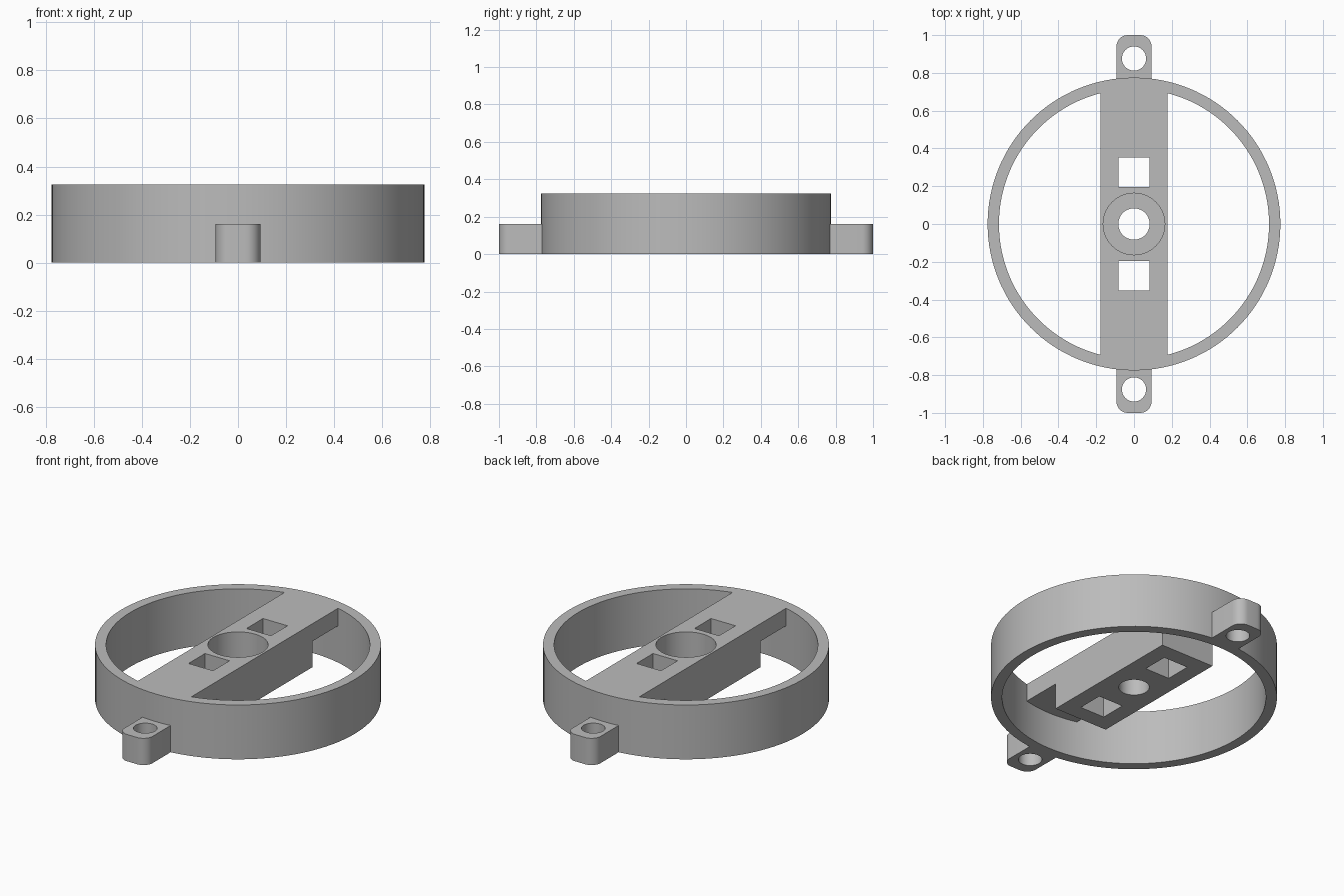
import bpy
import bmesh
import math
from mathutils import Matrix

if "Cube" in bpy.data.objects:
    bpy.data.objects.remove(bpy.data.objects["Cube"], do_unlink=True)

grey = bpy.data.materials.new("plain grey")
grey.use_nodes = True
grey.diffuse_color = (0.5, 0.5, 0.5, 1)
grey.node_tree.nodes["Principled BSDF"].inputs["Base Color"].default_value = (0.5, 0.5, 0.5, 1)

HEIGHT = 0.325
BLOCK_BOTTOM = 0.065


def finish(name, bm):
    mesh = bpy.data.meshes.new(name)
    bm.to_mesh(mesh)
    bm.free()
    mesh.materials.append(grey)
    obj = bpy.data.objects.new(name, mesh)
    bpy.context.collection.objects.link(obj)
    return obj


def cylinder(name, radius, z0, z1, y=0, sides=48):
    bm = bmesh.new()
    bmesh.ops.create_cone(bm, cap_ends=True, segments=sides, radius1=radius, radius2=radius,
                          depth=z1 - z0, matrix=Matrix.Translation((0, y, (z0 + z1) / 2)))
    return finish(name, bm)


def box(name, half_x, y0, y1, z0, z1, rounding=0):
    bm = bmesh.new()
    size = Matrix.Diagonal((2 * half_x, y1 - y0, z1 - z0, 1))
    bmesh.ops.create_cube(bm, matrix=Matrix.Translation((0, (y0 + y1) / 2, (z0 + z1) / 2)) @ size)
    if rounding:
        # Round the upright edges on the end furthest from the centre
        outer = max((y0, y1), key=abs)
        edges = [e for e in bm.edges if all(abs(v.co.y - outer) < 1e-4 for v in e.verts)
                 and abs(e.verts[0].co.x - e.verts[1].co.x) < 1e-4]
        bmesh.ops.bevel(bm, geom=edges, offset=rounding, segments=8, profile=0.5, affect='EDGES')
    return finish(name, bm)


def combine(target, tool, operation):
    mod = target.modifiers.new(operation, 'BOOLEAN')
    mod.operation = operation
    mod.solver = 'EXACT'
    mod.object = tool
    bpy.context.view_layer.objects.active = target
    bpy.ops.object.modifier_apply(modifier=mod.name)
    bpy.data.objects.remove(tool, do_unlink=True)


# Open outer ring
frame = cylinder("ring_frame", 0.775, 0, HEIGHT, sides=128)
combine(frame, cylinder("ring_opening", 0.715, -0.1, 0.5, sides=128), 'DIFFERENCE')

# Cross bar with a deeper middle block
bar = box("cross_bar", 0.177, -0.74, 0.74, 0.22, HEIGHT)
combine(bar, box("middle_block", 0.177, -0.45, 0.45, BLOCK_BOTTOM, HEIGHT), 'UNION')
combine(frame, bar, 'UNION')

# Stepped centre bore
combine(frame, cylinder("wide_bore", 0.163, 0.165, 0.5, sides=64), 'DIFFERENCE')
combine(frame, cylinder("narrow_bore", 0.083, -0.1, 0.5), 'DIFFERENCE')

# Square windows and rounded mounting tabs at each end
for side in (-1, 1):
    y0, y1 = sorted((side * 0.196, side * 0.352))
    combine(frame, box("square_window", 0.081, y0, y1, -0.1, 0.5), 'DIFFERENCE')
    y0, y1 = sorted((side * 0.745, side * 1.0))
    combine(frame, box("mounting_tab", 0.093, y0, y1, 0, 0.16, rounding=0.06), 'UNION')
    combine(frame, cylinder("tab_hole", 0.064, -0.1, 0.25, side * 0.876), 'DIFFERENCE')

# Smooth round walls, crisp edges
bpy.ops.object.select_all(action='DESELECT')
frame.select_set(True)
bpy.context.view_layer.objects.active = frame
bpy.ops.object.shade_smooth_by_angle(angle=math.radians(30))
